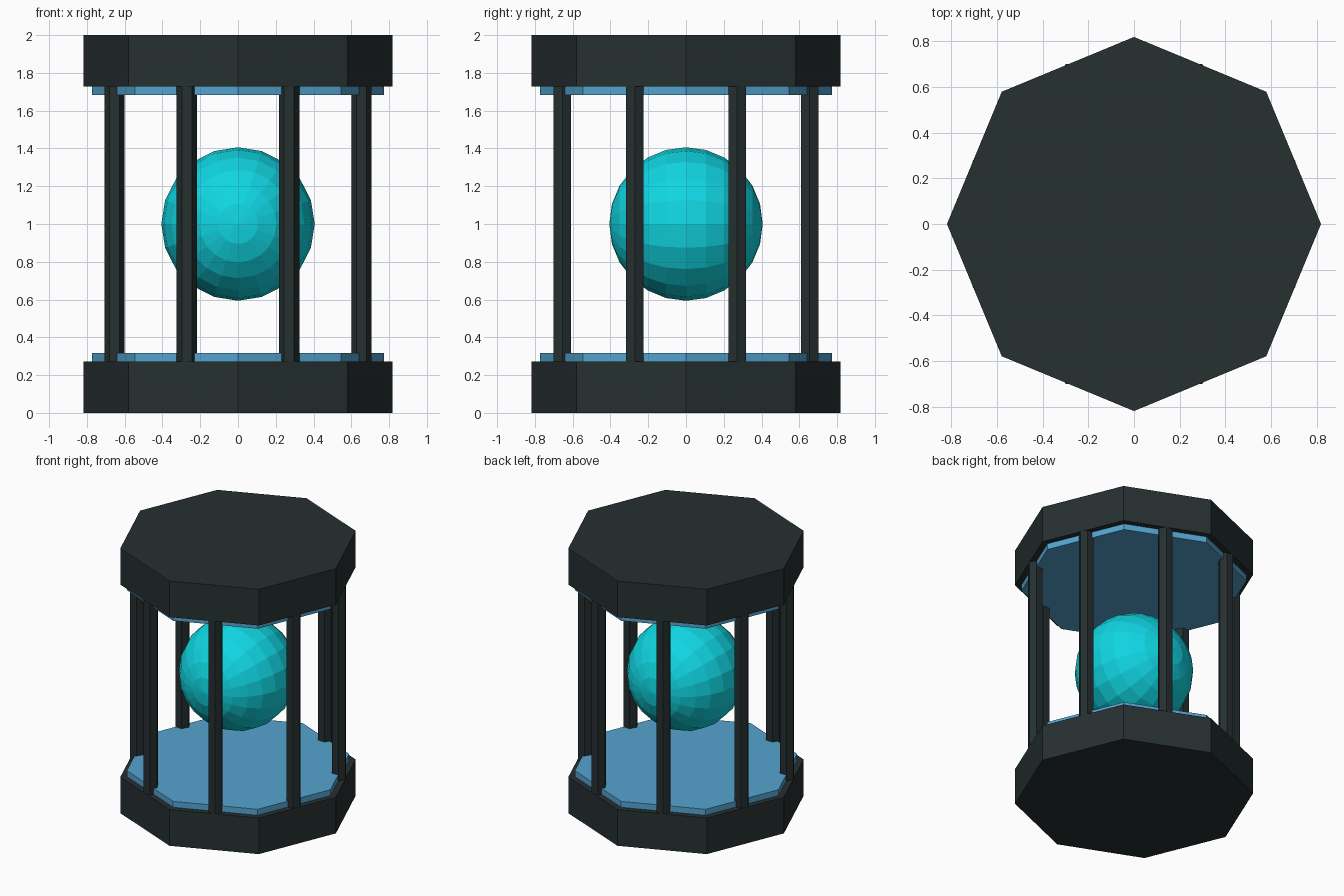
import bpy, math

if "Cube" in bpy.data.objects:
    bpy.data.objects.remove(bpy.data.objects["Cube"])

CAP_R, CAP_H = 0.818, 0.273
PLATE_R, PLATE_H = 0.773, 0.045
POST_R, POST_DIST = 0.0535, 0.708


def material(name, rgb):
    m = bpy.data.materials.new(name)
    m.diffuse_color = (*rgb, 1.0)
    m.use_nodes = True
    m.node_tree.nodes["Principled BSDF"].inputs["Base Color"].default_value = m.diffuse_color
    return m


dark = material("dark slate", (0.019, 0.029, 0.030))
blue = material("sky blue", (0.089, 0.370, 0.630))
cyan = material("bright cyan", (0.005, 0.670, 0.760))


def prism(name, sides, radius, z0, z1, mat, x=0.0, y=0.0):
    """Upright prism with one corner on the +x axis."""
    ring = [(radius * math.cos(2 * math.pi * i / sides),
             radius * math.sin(2 * math.pi * i / sides)) for i in range(sides)]
    verts = [(px, py, z) for z in (z0, z1) for px, py in ring]
    faces = [tuple(reversed(range(sides))), tuple(range(sides, 2 * sides))]
    for i in range(sides):
        j = (i + 1) % sides
        faces.append((i, j, sides + j, sides + i))
    mesh = bpy.data.meshes.new(name)
    mesh.from_pydata(verts, [], faces)
    mesh.materials.append(mat)
    obj = bpy.data.objects.new(name, mesh)
    obj.location = (x, y, 0)
    bpy.context.collection.objects.link(obj)
    return obj


# Octagonal end caps
prism("bottom_cap", 8, CAP_R, 0, CAP_H, dark)
prism("top_cap", 8, CAP_R, 2 - CAP_H, 2, dark)

# Thin inset plates on the inner side of each cap
prism("bottom_plate", 8, PLATE_R, CAP_H, CAP_H + PLATE_H, blue)
prism("top_plate", 8, PLATE_R, 2 - CAP_H - PLATE_H, 2 - CAP_H, blue)

# Eight hexagonal posts, centred on the octagon sides
for k in range(8):
    a = math.radians(22.5 + 45 * k)
    prism(f"post_{k + 1}", 6, POST_R, CAP_H, 2 - CAP_H, dark,
          POST_DIST * math.cos(a), POST_DIST * math.sin(a))

# Floating faceted orb, poles pointing front and back
bpy.ops.mesh.primitive_uv_sphere_add(segments=20, ring_count=12, radius=0.406,
                                     location=(0, 0, 1),
                                     rotation=(math.pi / 2, 0, 0))
orb = bpy.context.object
orb.name = "orb"
orb.data.materials.append(cyan)
